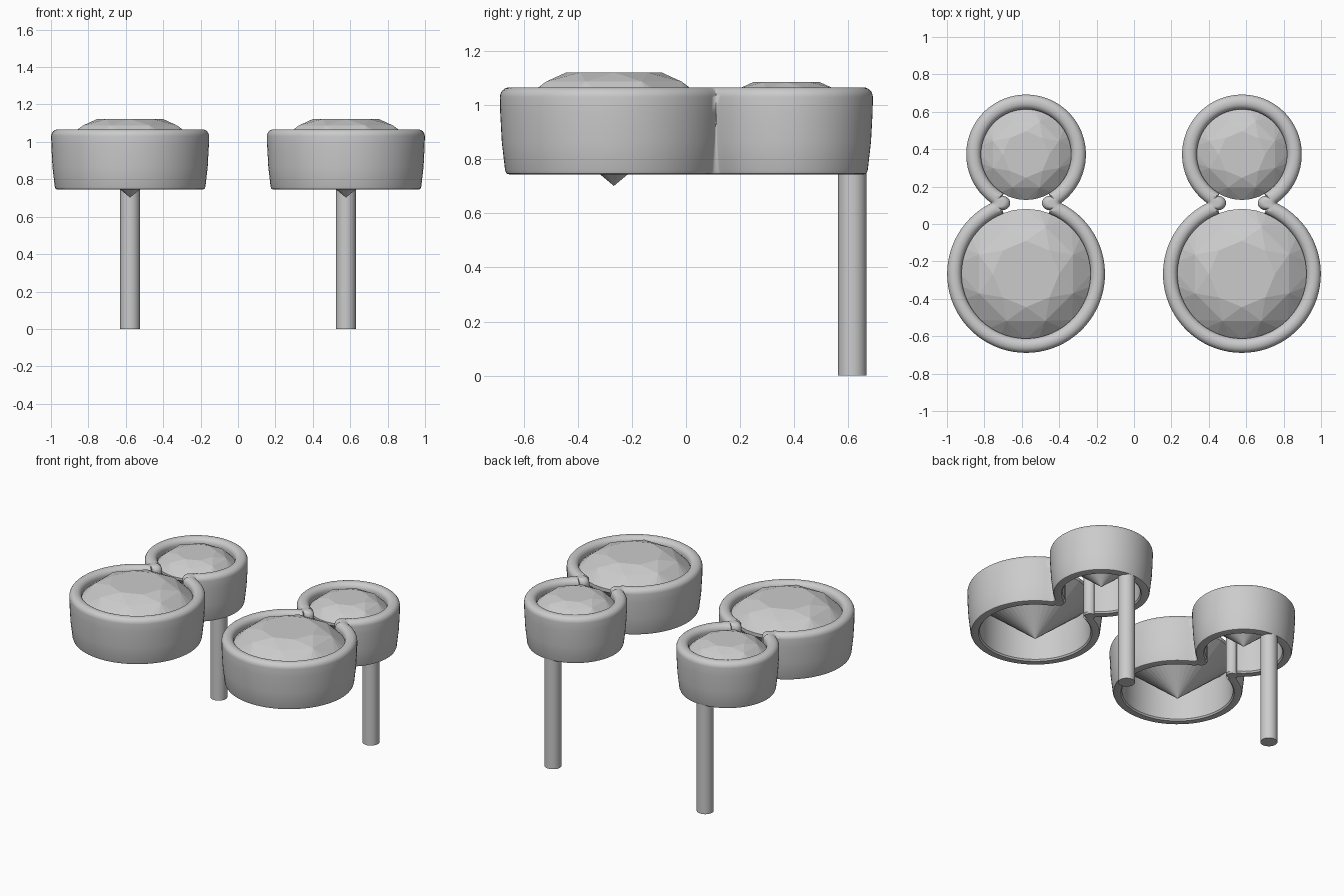
import bpy, bmesh
from math import sin, cos, pi, atan2, sqrt
from mathutils import Vector

if "Cube" in bpy.data.objects:
    bpy.data.objects.remove(bpy.data.objects["Cube"])

CX = 0.577                                  # earring offset from centre
YB, RB, IB = -0.267, 0.422, 0.345           # large ring: centre y, outer, inner radius
YS, RS, IS = 0.372, 0.32, 0.241             # small ring
ZB, ZT = 0.745, 1.067                       # ring bottom and top


def finish(bm, name, x, smooth=True):
    bmesh.ops.recalc_face_normals(bm, faces=bm.faces)
    me = bpy.data.meshes.new(name)
    bm.to_mesh(me)
    bm.free()
    ob = bpy.data.objects.new(name, me)
    bpy.context.collection.objects.link(ob)
    ob.location.x = x
    if smooth:
        bpy.ops.object.select_all(action='DESELECT')
        ob.select_set(True)
        bpy.context.view_layer.objects.active = ob
        bpy.ops.object.shade_smooth_by_angle(angle=0.6)
    return ob


def stations():
    """Pairs of (outer, inner) plan points around the figure-eight wall."""
    d = YS - YB
    a = (d * d + RB * RB - RS * RS) / (2 * d)
    h = sqrt(RB * RB - a * a)
    cusp = Vector((h, YB + a))
    tb, ts = atan2(a, h), atan2(d - a, h)

    def pol(cy, r, t):
        return Vector((r * cos(t), cy + r * sin(t)))
    half = []
    # right half of large ring, from the front to the neck
    for i in range(33):
        t = -pi / 2 + (tb + pi / 2) * i / 32
        half.append((pol(YB, RB, t), pol(YB, IB, t)))
    # rounded tongue at the neck
    half.append((cusp, pol(YB, IB, tb + 0.10)))
    for i in range(13):
        t = -pi / 2 - pi * i / 12
        half.append((cusp, Vector((0.126 + 0.041 * cos(t), 0.112 + 0.038 * sin(t)))))
    half.append((cusp, pol(YS, IS, -ts - 0.10)))
    # right half of small ring, from the neck to the back
    for i in range(29):
        t = -ts + (pi / 2 + ts) * i / 28
        half.append((pol(YS, RS, t), pol(YS, IS, t)))
    mirror = [(Vector((-o.x, o.y)), Vector((-n.x, n.y))) for o, n in half[1:-1]]
    return half + mirror[::-1]


def bezel(x):
    r, b = 0.036, 0.012
    # section: (side, inset from that side, z)
    sec = [(0, 0.022 + b, ZB), (0, 0.024, ZB + 0.003), (0, 0.019, ZB + b + 0.004),
           (0, 0.007, ZB + 0.12), (0, 0.001, ZB + 0.23)]
    for i in range(7):
        t = pi / 2 * i / 6
        sec.append((0, r - r * cos(t), ZT - r + r * sin(t)))
    for i in range(7):
        t = pi / 2 * (1 - i / 6)
        sec.append((1, r - r * cos(t), ZT - r + r * sin(t)))
    sec += [(1, 0, ZB + 0.01), (1, 0.008, ZB)]
    bm = bmesh.new()
    rings = []
    for o, n in stations():
        u = (n - o).normalized()
        rings.append([bm.verts.new((*((n - u * d) if s else (o + u * d)), z)) for s, d, z in sec])
    m = len(sec)
    for k, p in enumerate(rings):
        q = rings[(k + 1) % len(rings)]
        for j in range(m):
            bm.faces.new((p[j], q[j], q[(j + 1) % m], p[(j + 1) % m]))
    bmesh.ops.remove_doubles(bm, verts=bm.verts, dist=0.0004)
    finish(bm, "bezel", x)


def gem(name, x, y, top, s):
    # brilliant cut: table, crown break, girdle and culet, as a convex hull
    levels = [(8, 0, 0.177, 0), (8, 0.5, 0.272, -0.034), (32, 0, 0.348, -0.107),
              (32, 0, 0.348, -0.13), (1, 0, 0, -0.42)]
    bm = bmesh.new()
    for n, off, r, z in levels:
        for k in range(n):
            t = 2 * pi * (k + off) / n + pi / 2
            bm.verts.new((r * s * cos(t), y + r * s * sin(t), top + z * s))
    bmesh.ops.convex_hull(bm, input=bm.verts)
    finish(bm, name, x, smooth=False)


def post(x):
    bm = bmesh.new()
    bmesh.ops.create_cone(bm, cap_ends=True, segments=32, radius1=0.053, radius2=0.053, depth=0.755)
    bmesh.ops.translate(bm, verts=bm.verts, vec=(0, 0.616, 0.3775))
    finish(bm, "ear_post", x)


for x in (-CX, CX):
    bezel(x)
    gem("large_gem", x, YB, 1.122, 1.0)
    gem("small_gem", x, YS, 1.086, 0.7)
    post(x)
